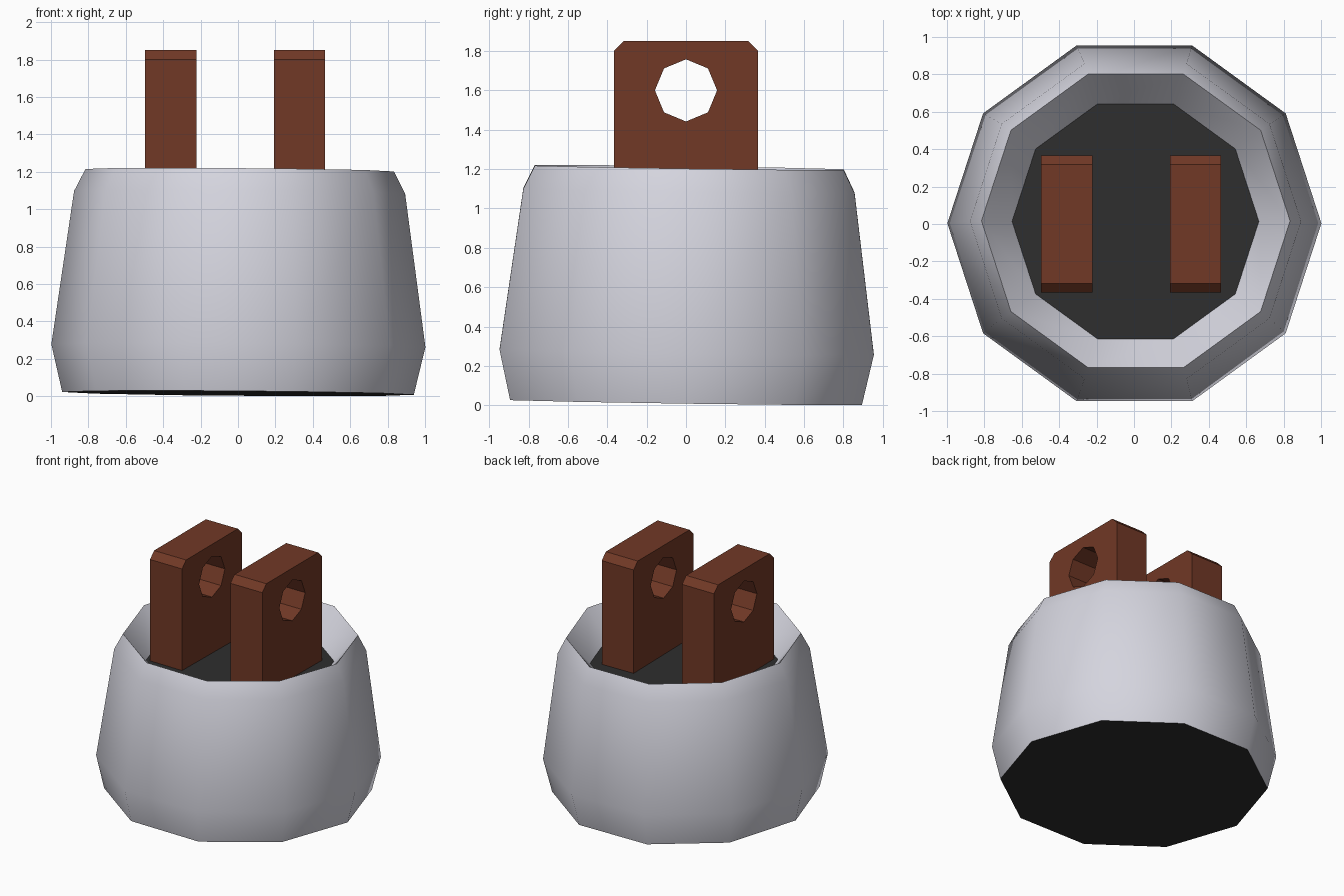
import bpy, bmesh, math
from mathutils import Matrix, Vector

if "Cube" in bpy.data.objects:
    bpy.data.objects.remove(bpy.data.objects["Cube"])


def material(name, rgb):
    m = bpy.data.materials.new(name)
    m.diffuse_color = (*rgb, 1)
    m.use_nodes = True
    m.node_tree.nodes["Principled BSDF"].inputs["Base Color"].default_value = m.diffuse_color
    return m


PALE = material("pale grey", (0.66, 0.66, 0.73))
DARK = material("charcoal", (0.027, 0.027, 0.027))
BROWN = material("rust brown", (0.165, 0.040, 0.019))


def add_object(name, bm, mats):
    bmesh.ops.recalc_face_normals(bm, faces=bm.faces)
    me = bpy.data.meshes.new(name)
    bm.to_mesh(me)
    bm.free()
    for m in mats:
        me.materials.append(m)
    ob = bpy.data.objects.new(name, me)
    bpy.context.collection.objects.link(ob)
    return ob


# Ten-sided pot: radius and height of each ring, from base up and into the recess
SIDES = 10
PROFILE = [(0.94, 0), (1.0, 0.255), (0.885, 1.075), (0.825, 1.193), (0.66, 0.99)]
bm = bmesh.new()
rings = []
for r, z in PROFILE:
    rings.append([bm.verts.new((r * math.cos(math.tau * i / SIDES),
                                r * math.sin(math.tau * i / SIDES), z))
                  for i in range(SIDES)])
for a, b in zip(rings, rings[1:]):
    for i in range(SIDES):
        j = (i + 1) % SIDES
        bm.faces.new((a[i], a[j], b[j], b[i]))
# Dark base and recess floor
for ring in (rings[0], rings[-1]):
    bm.faces.new(ring).material_index = 1
# Slight tilt of the whole pot
tilt = Vector((0, 0, 1)).rotation_difference(Vector((0.008, 0.014, 1))).to_matrix()
bm.transform(Matrix.Translation((0, 0, 0.0155)) @ tilt.to_4x4())
pot = add_object("pot_body", bm, [PALE, DARK])
bpy.context.view_layer.objects.active = pot
pot.select_set(True)
bpy.ops.object.shade_smooth_by_angle(angle=math.radians(42))


# Upright lug plate with clipped top corners and an eight-sided hole
def lug(name, x0, x1):
    w, top, c, bottom = 0.367, 1.85, 0.05, 0.97
    outline = [(-w, bottom), (w, bottom), (w, top - c), (w - c, top),
               (c - w, top), (-w, top - c)]
    hole = [(0.158 * math.cos(math.tau * i / 8),
             1.6 + 0.158 * math.sin(math.tau * i / 8)) for i in range(8)]
    bm = bmesh.new()
    for loop in (outline, hole):
        vs = [bm.verts.new((x0, y, z)) for y, z in loop]
        for i in range(len(vs)):
            bm.edges.new((vs[i - 1], vs[i]))
    bmesh.ops.triangle_fill(bm, edges=bm.edges[:], use_beauty=True)
    out = bmesh.ops.extrude_face_region(bm, geom=bm.faces[:], use_keep_orig=True)
    moved = [g for g in out["geom"] if isinstance(g, bmesh.types.BMVert)]
    bmesh.ops.translate(bm, verts=moved, vec=(x1 - x0, 0, 0))
    add_object(name, bm, [BROWN])


lug("left_lug", -0.497, -0.223)
lug("right_lug", 0.192, 0.465)
